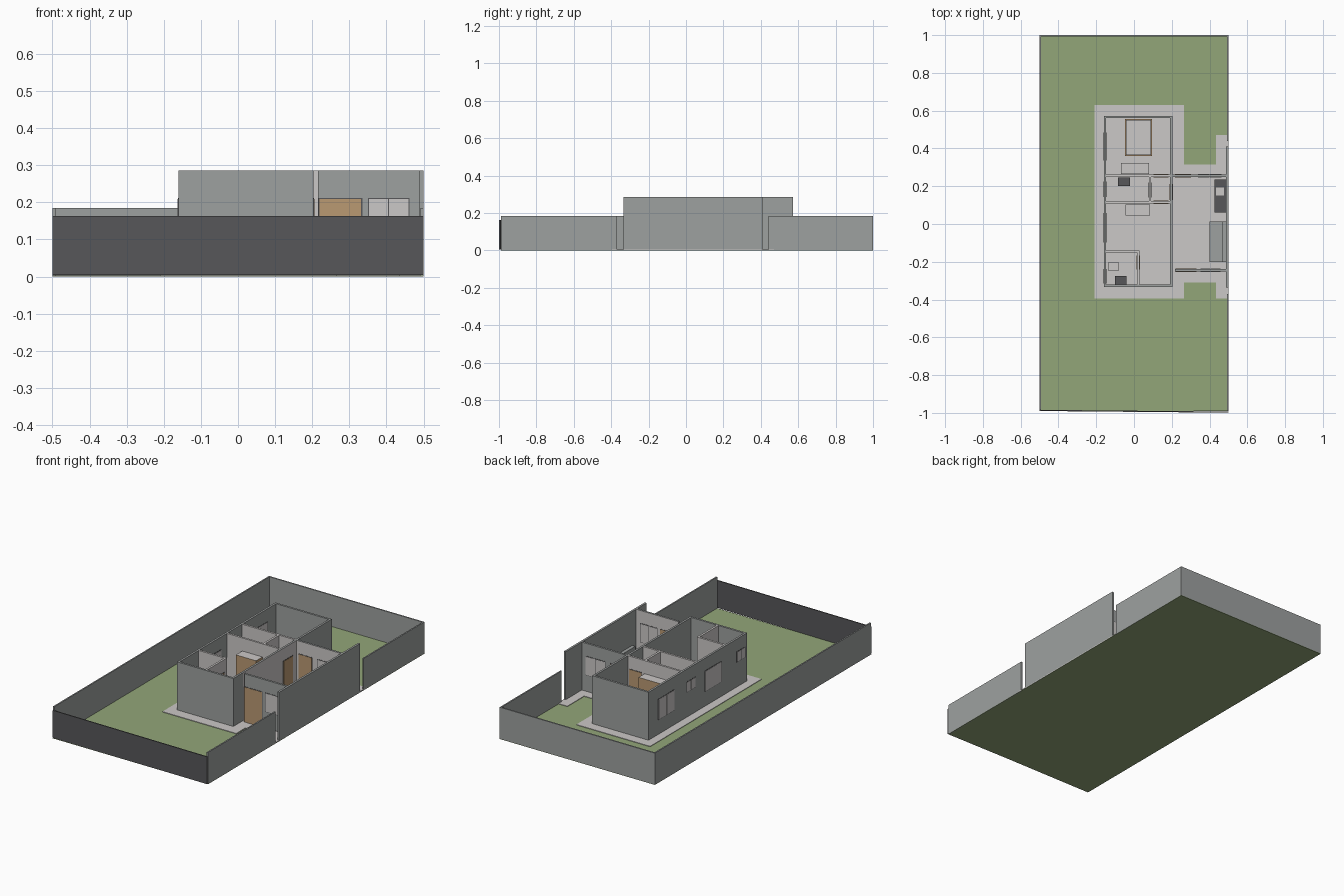
import bpy, bmesh
from mathutils import Vector

if "Cube" in bpy.data.objects:
    bpy.data.objects.remove(bpy.data.objects["Cube"])


def material(name, r, g, b):
    m = bpy.data.materials.new(name)
    m.diffuse_color = (r, g, b, 1)
    m.use_nodes = True
    m.node_tree.nodes["Principled BSDF"].inputs["Base Color"].default_value = m.diffuse_color
    return m


GREY = material("wall grey", 0.34, 0.355, 0.35)
DARK = material("charcoal", 0.095, 0.095, 0.10)
GREEN = material("lawn green", 0.29, 0.38, 0.19)
PALE = material("pale plaster", 0.60, 0.58, 0.57)
WOOD = material("wood", 0.49, 0.32, 0.17)


def box(name, x0, x1, y0, y1, z0, z1, mat, face_mat=None, face_dir=None):
    """Box between limits; faces pointing along face_dir can take a second colour."""
    bm = bmesh.new()
    bmesh.ops.create_cube(bm, size=1)
    for v in bm.verts:
        v.co = Vector((x0 + (v.co.x + .5) * (x1 - x0),
                       y0 + (v.co.y + .5) * (y1 - y0),
                       z0 + (v.co.z + .5) * (z1 - z0)))
    bm.normal_update()
    me = bpy.data.meshes.new(name)
    me.materials.append(mat)
    if face_mat:
        me.materials.append(face_mat)
        for f in bm.faces:
            if f.normal.dot(Vector(face_dir)) > 0.9:
                f.material_index = 1
    bm.to_mesh(me)
    bm.free()
    ob = bpy.data.objects.new(name, me)
    bpy.context.collection.objects.link(ob)
    return ob


T = 0.012      # wall thickness
H = 0.285      # wall height
FLOOR = 0.006


def wall(name, axis, pos, a, b, mat, face_mat=None, face_dir=None, h=H):
    """Wall running along 'axis', centred at 'pos' on the other axis."""
    lim = (a, b, pos - T / 2, pos + T / 2) if axis == 'x' else (pos - T / 2, pos + T / 2, a, b)
    return box(name, *lim, 0.002, h, mat, face_mat, face_dir)


def panel(name, axis, pos, a, b, z0, z1, depth, mat):
    lim = (a, b, pos - depth, pos + depth) if axis == 'x' else (pos - depth, pos + depth, a, b)
    box(name, *lim, z0, z1, mat)


def door(name, axis, pos, a, b):
    panel(name + "_frame", axis, pos, a, b, FLOOR, 0.212, T / 2 + .0012, DARK)
    panel(name, axis, pos, a + .003, b - .003, FLOOR, 0.209, T / 2 + .0025, WOOD)


def window(name, axis, pos, a, b, z0, z1=0.212):
    panel(name + "_frame", axis, pos, a, b, z0, z1, T / 2 + .0012, DARK)
    mid, g = (a + b) / 2, .003
    for i, (p, q) in enumerate(((a + g, mid - g / 2), (mid + g / 2, b - g))):
        panel(f"{name}_pane_{i}", axis, pos, p, q, z0 + g, z1 - g, T / 2 + .0025, PALE)


# lawn and paving
box("lawn", -.5, .5, -.99, 1, 0, .003, GREEN)
box("house_paving", -.21, .265, -.395, .63, .001, FLOOR, PALE)
box("side_paving", .265, .5, -.31, .315, .001, FLOOR, PALE)
box("back_path", .435, .5, .315, .47, .001, FLOOR, PALE)
box("front_path", .435, .5, -.395, -.31, .001, FLOOR, PALE)

# boundary fence
box("left_fence", -.5, -.492, -.985, 1, 0, .185, GREY)
box("back_fence", -.492, .5, .992, 1, 0, .185, GREY)
box("right_fence_front", .492, .5, -.99, -.37, 0, .185, GREY)
box("right_fence_back", .492, .5, .44, .992, 0, .185, GREY)
front = box("front_fence", -.5, .5, -.990, -.984, .004, .163, DARK)
for v in front.data.vertices:          # slight skew of the front boundary
    v.co.y -= (v.co.x + .5) * .009

# house outer walls
L, R, F, B = -.154, .197, -.327, .567
wall("house_front_wall", 'x', F, L - T / 2, R + T / 2, GREY)
wall("house_back_wall", 'x', B, L - T / 2, R + T / 2, GREY)
wall("house_left_wall", 'y', L, F + T / 2, B - T / 2, GREY)
wall("house_right_wall_front", 'y', R, F + T / 2, -.245, GREY)
wall("house_right_wall_middle", 'y', R, -.245, .255, GREY, PALE, (1, 0, 0))
wall("house_right_wall_back", 'y', R, .255, B - T / 2, GREY)

# side room walls
wall("side_room_front_wall", 'x', -.245, .216, .488, GREY, PALE, (0, 1, 0))
wall("side_room_back_wall", 'x', .255, R + T / 2, .488, GREY, PALE, (0, -1, 0))
wall("side_room_right_wall", 'y', .494, -.335, .41, GREY)

# inner partitions
wall("bedroom_partition", 'x', .255, L + T / 2, R - T / 2, PALE)
wall("middle_partition", 'x', .115, L + T / 2, R - T / 2, PALE)
wall("hall_partition", 'y', .085, .115 + T / 2, .255 - T / 2, PALE)
wall("washroom_partition", 'x', -.145, L + T / 2, .028, PALE)
wall("washroom_side_partition", 'y', .022, F + T / 2, -.145 - T / 2, PALE)

# doors
door("front_door", 'x', -.245, .216, .335)
door("back_door", 'x', .255, .215, .305)
door("hall_door", 'y', R, .125, .215)
door("bedroom_door", 'x', .255, .1, .185)
door("middle_room_door", 'x', .115, .1, .185)
door("bathroom_door", 'y', .085, .14, .22)
door("washroom_door", 'y', .022, -.245, -.165)

# windows
window("front_window", 'x', -.245, .35, .462, .1)
window("back_window", 'x', .255, .335, .465, .1)
window("bedroom_window", 'y', L, .336, .484, .09)
window("bathroom_window", 'y', L, .142, .225, .15)
window("middle_room_window", 'y', L, -.099, .058, .09)
window("washroom_window", 'y', L, -.315, -.238, .15)

# bed
box("bed_base", -.047, .095, .36, .556, FLOOR, .04, WOOD)
box("mattress", -.042, .090, .365, .551, .04, .065, PALE)

# wardrobes
for i, (x0, x1, y0, y1) in enumerate(((-.07, .08, .266, .322), (-.045, .085, .045, .104))):
    box(f"wardrobe_{i}", x0, x1, y0, y1, FLOOR, .212, WOOD, PALE, (0, 0, 1))

# counters and basins
box("bathroom_vanity", -.085, -.022, .2, .247, FLOOR, .09, DARK)
box("washroom_vanity", -.1, -.04, -.32, -.275, FLOOR, .09, DARK)
box("kitchen_counter", .425, .487, .06, .235, FLOOR, .095, DARK)
box("kitchen_sink", .435, .477, .15, .192, .093, .097, PALE)
box("toilet", -.137, -.08, -.246, -.205, FLOOR, .05, PALE)

# sofa
box("sofa_seat", .4, .466, -.2, .012, FLOOR, .05, GREY)
box("sofa_back", .466, .486, -.2, .012, FLOOR, .09, GREY)
